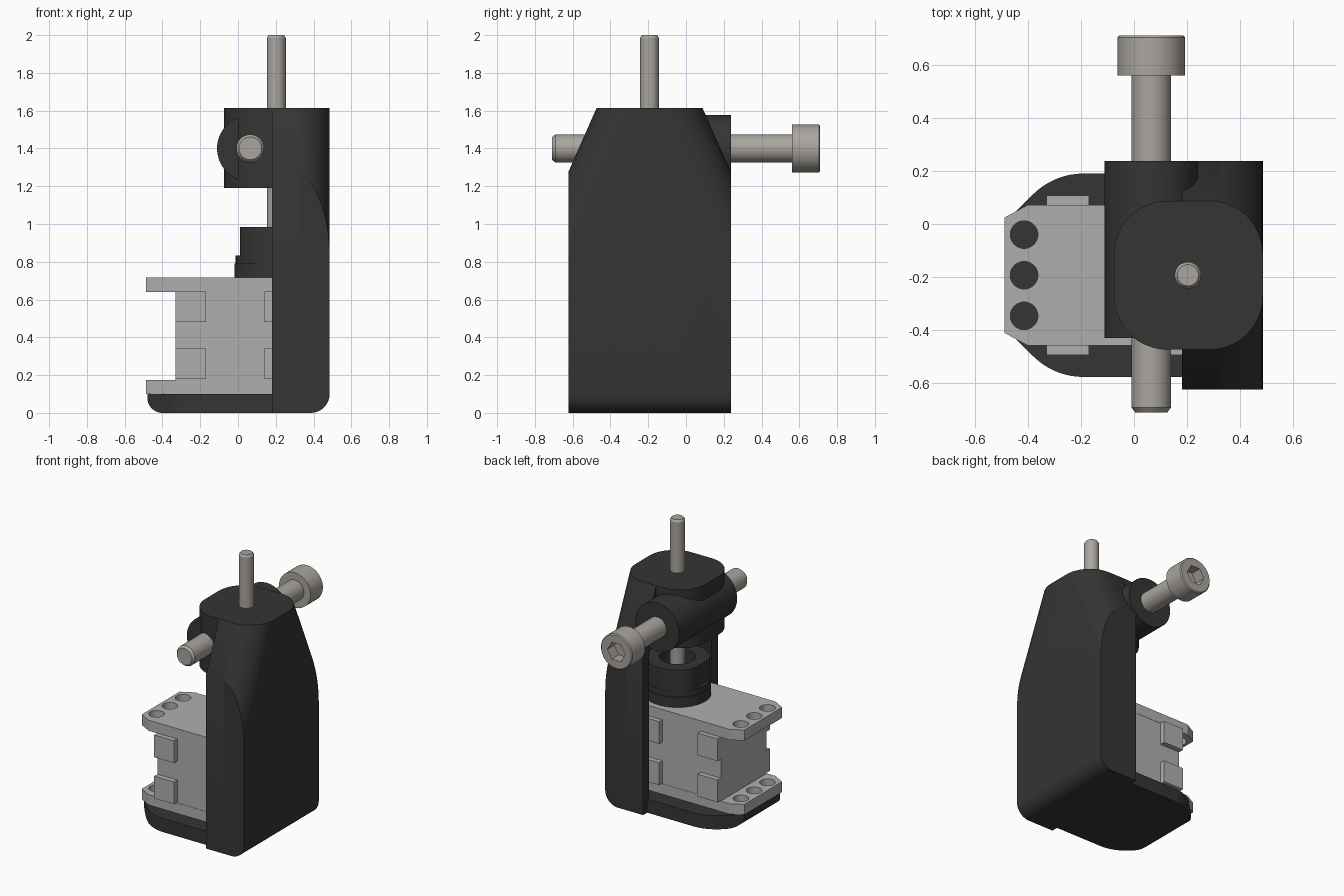
import bpy, bmesh
from math import sin, cos, pi, sqrt, radians

if "Cube" in bpy.data.objects:
    bpy.data.objects.remove(bpy.data.objects["Cube"])

CY = -0.193      # shared centre line in y
AX = 0.203       # vertical spindle axis in x


def material(name, rgb):
    m = bpy.data.materials.new(name)
    m.diffuse_color = (*rgb, 1)
    m.use_nodes = True
    m.node_tree.nodes["Principled BSDF"].inputs["Base Color"].default_value = m.diffuse_color
    return m


DARK = material("dark_plastic", (0.035, 0.035, 0.035))
LIGHT = material("light_plastic", (0.43, 0.43, 0.43))
STEEL = material("steel", (0.40, 0.375, 0.345))


def loft(name, rings, mat):
    """Skin a row of equal-length point rings and cap both ends."""
    bm = bmesh.new()
    vs = [[bm.verts.new(p) for p in r] for r in rings]
    n = len(vs[0])
    for a, b in zip(vs, vs[1:]):
        for i in range(n):
            j = (i + 1) % n
            bm.faces.new((a[i], a[j], b[j], b[i]))
    bm.faces.new(vs[0])
    bm.faces.new(vs[-1])
    bmesh.ops.recalc_face_normals(bm, faces=bm.faces)
    me = bpy.data.meshes.new(name)
    bm.to_mesh(me)
    bm.free()
    me.materials.append(mat)
    ob = bpy.data.objects.new(name, me)
    bpy.context.collection.objects.link(ob)
    return ob


def prism(name, outline, z0, z1, mat):
    return loft(name, [[(x, y, z) for x, y in outline] for z in (z0, z1)], mat)


def box(name, x0, x1, y0, y1, z0, z1, mat):
    return prism(name, [(x0, y0), (x1, y0), (x1, y1), (x0, y1)], z0, z1, mat)


def circle(r, n=48, hexagon=False):
    pts = []
    for i in range(n):
        a = 2 * pi * i / n
        k = r / cos(a % (pi / 3) - pi / 6) if hexagon else r
        pts.append((k * cos(a), k * sin(a)))
    return pts


def turned_z(name, x, y, profile, mat, flat=None):
    rings = []
    for r, z in profile:
        ring = [(x + u, y + v, z) for u, v in circle(r)]
        if flat is not None:
            ring = [(max(px, flat), py, pz) for px, py, pz in ring]
        rings.append(ring)
    return loft(name, rings, mat)


def fillet(r, d):
    """Height of a rounded bottom corner at distance d from its end."""
    return r - sqrt(max(0, r * r - max(0, r - d) ** 2))


# Hollow housing: drafted sides meeting a square outer envelope
X0, X1, TOP, W, R = 0.18, 0.485, 1.615, 0.43, 0.2


def outer(x):
    h = 0.08 + sqrt(max(0, R * R - max(0, x - (X1 - R)) ** 2))
    zt = TOP - (W - h) / 0.441
    zb = fillet(0.1, X1 - x)
    yz = [(-W, zb), (-W, zt), (-h, TOP), (h, TOP), (W, zt), (W, zb)]
    return [(x, CY + y, z) for y, z in yz]


def inner(x):
    yz = [(-.36, .1), (-.36, 1.14), (-.34, 1.19), (.34, 1.19), (.36, 1.14), (.36, .1)]
    return [(x, CY + y, z) for y, z in yz]


steps = [X0] + [X1 - R + R * sin(i / 20 * pi / 2) for i in range(21)]
loft("housing_shell", [inner(0.42), inner(X0)] + [outer(x) for x in steps], DARK)

# Clamp head with rounded corners, joined to the housing
corner = [(0.125 - R * sin(a), 0.08 + R * cos(a))
          for a in [i / 16 * pi / 2 for i in range(17)]]
half = [(X0, 0.28)] + corner
outline = [(x, CY + y) for x, y in half] + [(x, CY - y) for x, y in reversed(half)]
prism("clamp_head", outline, 1.19, TOP, DARK)

# Horizontal barrel around the cross bolt
BX, BZ = 0.065, 1.4
loft("bolt_barrel", [[(BX + u, y, BZ + v) for u, v in circle(0.176, 64)]
                     for y in (-0.43, 0.238)], DARK)


# Base plate: tapered rounded front end, rounded underside
def base_ring(x):
    if x < -0.381:
        w = 0.304 + (x + 0.381)
    else:
        w = 0.113 + sqrt(0.27 ** 2 - min(0, x + 0.19) ** 2)
    zb = fillet(0.08, x + 0.48)
    return [(x, CY - w, zb), (x, CY + w, zb), (x, CY + w, 0.1), (x, CY - w, 0.1)]


xs = [-0.48 + 0.08 * (1 - cos(i / 10 * pi / 2)) for i in range(11)]
xs += [-0.381 + 0.191 * i / 12 for i in range(13)] + [X0]
loft("base_plate", [base_ring(x) for x in xs], DARK)

# Motor block with drilled flanges
box("motor_body", -0.33, 0.405, CY - 0.263, CY + 0.263, 0.12, 0.70, LIGHT)
plate = [(-0.488, 0.217), (-0.40, 0.265), (0.41, 0.265)]
plate = [(x, CY + y) for x, y in plate] + [(x, CY - y) for x, y in reversed(plate)]
flanges = [prism("motor_flange_" + n, plate, z0, z1, LIGHT)
           for n, z0, z1 in (("lower", 0.1, 0.175), ("upper", 0.64, 0.717))]
for i in (-1, 0, 1):
    cutter = turned_z("hole_cutter", -0.414, CY + 0.153 * i,
                      [(0.052, 0.0), (0.052, 0.9)], LIGHT)
    cutter.hide_render = True
    cutter.hide_viewport = True
    cutter.display_type = 'WIRE'
    for f in flanges:
        m = f.modifiers.new("hole", 'BOOLEAN')
        m.operation, m.object, m.solver = 'DIFFERENCE', cutter, 'EXACT'

# Raised pads on both motor sides
for s in (-1, 1):
    for x in (-0.33, 0.14):
        for z in (0.18, 0.48):
            y0, y1 = sorted((CY + s * 0.25, CY + s * 0.301))
            box("motor_pad", x, x + 0.16, y0, y1, z, z + 0.162, LIGHT)

# Output horn and flat-sided bored coupling
turned_z("output_horn", AX, CY, [(0.222, 0.71), (0.222, 0.79), (0.215, 0.79),
                                 (0.215, 0.832)], DARK)
turned_z("coupling", AX, CY, [(0.213, 0.83), (0.213, 0.985), (0.12, 0.985),
                              (0.12, 0.87)], DARK, flat=0.01)

# Vertical spindle
turned_z("spindle", AX, CY, [(0.05, 0.86), (0.05, 1.985), (0.04, 2.0)], STEEL)

# Cross bolt with hexagonal socket
bolt = [(0.06, -0.71, 0), (0.074, -0.692, 0), (0.074, 0.56, 0), (0.127, 0.56, 0),
        (0.127, 0.703, 0), (0.12, 0.71, 0), (0.062, 0.71, 1), (0.062, 0.63, 1)]
loft("cross_bolt", [[(BX + u, y, BZ + v) for u, v in circle(r, 48, h)]
                    for r, y, h in bolt], STEEL)

# Smooth curved surfaces, keep edges crisp
for ob in bpy.context.scene.objects:
    if not ob.hide_render:
        ob.select_set(True)
        bpy.context.view_layer.objects.active = ob
bpy.ops.object.shade_smooth_by_angle(angle=radians(25))
